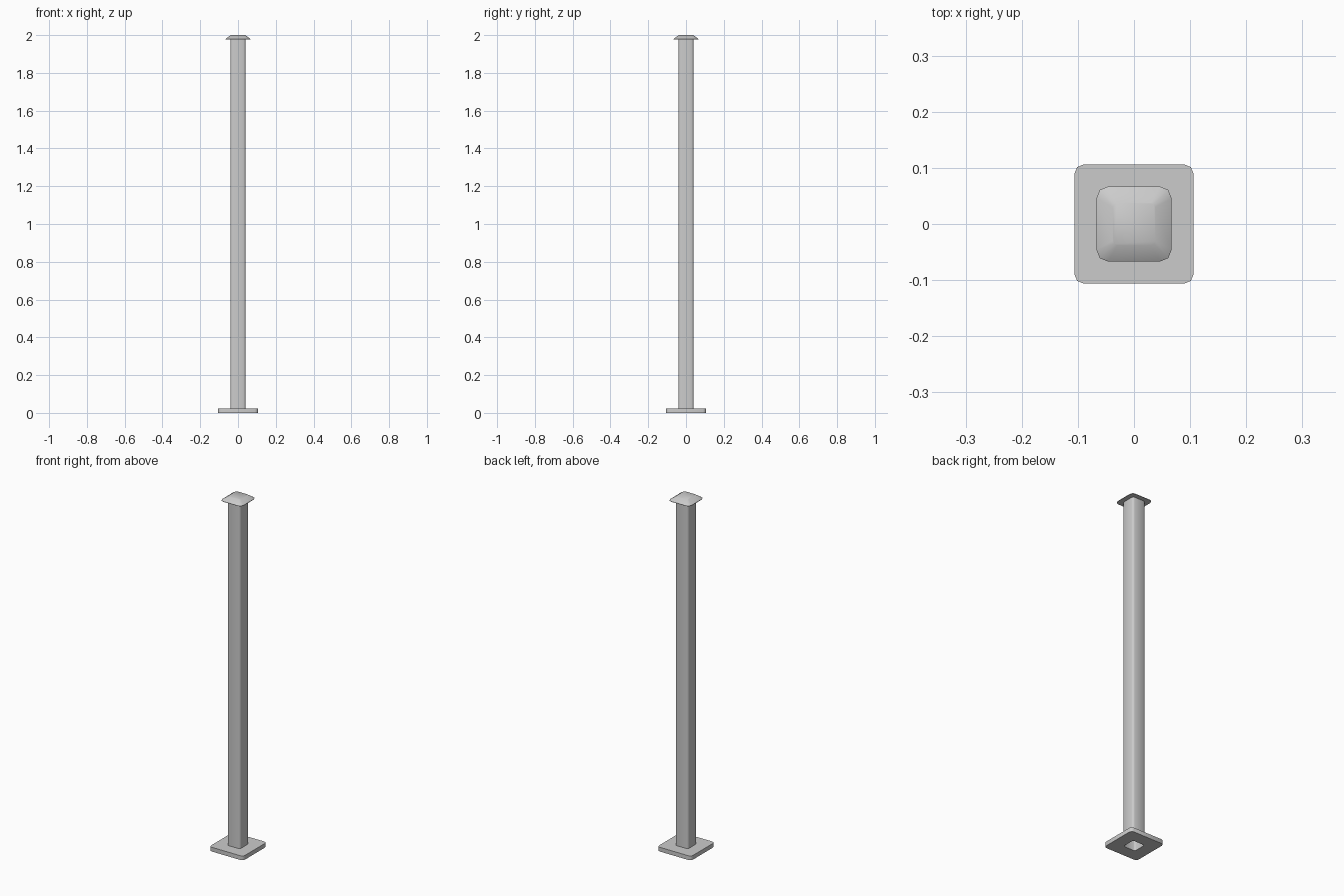
import bpy, bmesh
from math import cos, sin, pi, radians

if "Cube" in bpy.data.objects:
    bpy.data.objects.remove(bpy.data.objects["Cube"])

SEG = 2  # segments per rounded corner


def outline(half, radius):
    """Rounded square, counter-clockwise."""
    pts = []
    for k, (sx, sy) in enumerate([(1, 1), (-1, 1), (-1, -1), (1, -1)]):
        c = half - radius
        for i in range(SEG + 1):
            a = (k + i / SEG) * pi / 2
            pts.append((sx * c + radius * cos(a), sy * c + radius * sin(a)))
    return pts


def loft(name, rings, loop=False, caps=False):
    """Skin a list of (half width, corner radius, z) rings."""
    bm = bmesh.new()
    loops = [[bm.verts.new((x, y, z)) for x, y in outline(h, r)] for h, r, z in rings]
    pairs = list(zip(loops, loops[1:]))
    if loop:
        pairs.append((loops[-1], loops[0]))
    for a, b in pairs:
        n = len(a)
        for i in range(n):
            j = (i + 1) % n
            bm.faces.new((a[i], a[j], b[j], b[i]))
    if caps:
        bm.faces.new(loops[0][::-1])
        bm.faces.new(loops[-1])
    bmesh.ops.recalc_face_normals(bm, faces=bm.faces)
    me = bpy.data.meshes.new(name)
    bm.to_mesh(me)
    bm.free()
    ob = bpy.data.objects.new(name, me)
    bpy.context.collection.objects.link(ob)
    bpy.ops.object.select_all(action='DESELECT')
    ob.select_set(True)
    bpy.context.view_layer.objects.active = ob
    bpy.ops.object.shade_smooth_by_angle(angle=radians(46))
    return ob


HALF, WALL, PLATE_TOP, CAP_BASE = 0.04, 0.003, 0.024, 1.977
INNER = HALF - WALL

# Base plate with the tube opening through it
loft("base_plate", [(0.106, 0.016, 0), (0.106, 0.016, PLATE_TOP),
                    (INNER, 0.008, PLATE_TOP), (INNER, 0.008, 0)], loop=True)

# Hollow square post
loft("post_tube", [(HALF, 0.011, PLATE_TOP), (HALF, 0.011, CAP_BASE),
                   (INNER, 0.008, CAP_BASE), (INNER, 0.008, PLATE_TOP)], loop=True)

# Overhanging cap with sloped sides
loft("post_cap", [(0.067, 0.021, CAP_BASE), (0.067, 0.021, CAP_BASE + 0.002),
                  (0.038, 0.008, 2.0)], caps=True)
